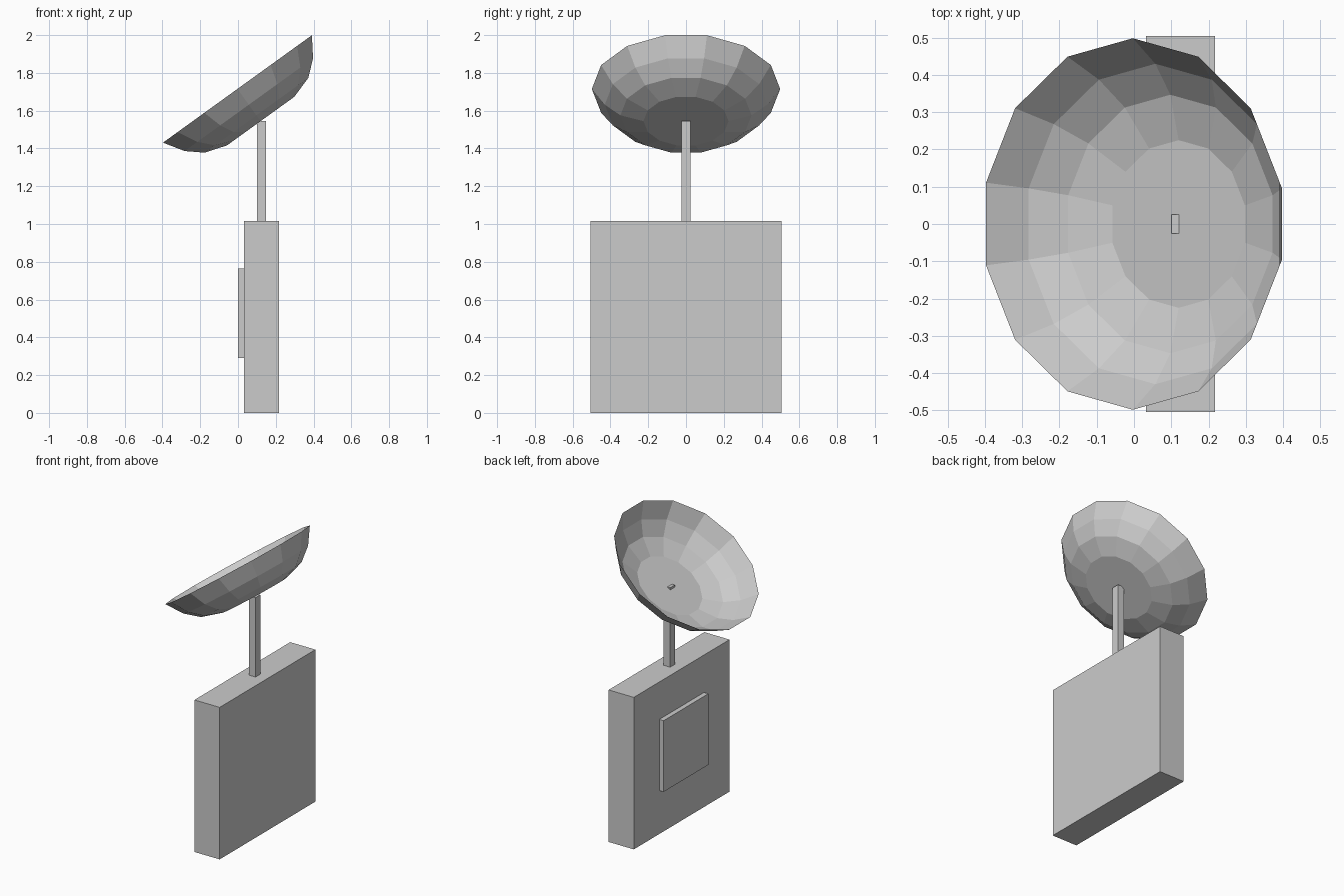
import bpy, bmesh, math
from mathutils import Matrix, Vector

if "Cube" in bpy.data.objects:
    bpy.data.objects.remove(bpy.data.objects["Cube"], do_unlink=True)

# Single plain grey
grey = bpy.data.materials.new("light_grey")
grey.use_nodes = True
colour = (0.6, 0.6, 0.6, 1)
grey.diffuse_color = colour
grey.node_tree.nodes["Principled BSDF"].inputs["Base Color"].default_value = colour


def finish(name, bm):
    mesh = bpy.data.meshes.new(name)
    bm.to_mesh(mesh)
    bm.free()
    mesh.materials.append(grey)
    obj = bpy.data.objects.new(name, mesh)
    bpy.context.collection.objects.link(obj)
    return obj


def box(name, low, high):
    low, high = Vector(low), Vector(high)
    bm = bmesh.new()
    bmesh.ops.create_cube(bm, size=1)
    bmesh.ops.scale(bm, vec=high - low, verts=bm.verts)
    bmesh.ops.translate(bm, vec=(low + high) / 2, verts=bm.verts)
    return finish(name, bm)


# Upright cabinet, its raised panel and the post that pierces the dish floor
box("cabinet", (0.032, -0.505, 0), (0.218, 0.505, 1.015))
box("raised_panel", (0, -0.236, 0.29), (0.032, 0.236, 0.765))
box("post", (0.1, -0.025, 1.015), (0.147, 0.025, 1.545))

# Open dish: flat floor, then rings stepping out to the rim (radius, depth)
rings = [(0.225, 0.21), (0.347, 0.172), (0.43, 0.103), (0.4985, 0)]
sides = 14
bm = bmesh.new()
previous = None
for radius, depth in rings:
    ring = []
    for i in range(sides):
        a = math.tau * i / sides
        ring.append(bm.verts.new((radius * math.sin(a), radius * math.cos(a), -depth)))
    if previous is None:
        bm.faces.new(ring)
    else:
        for i in range(sides):
            j = (i + 1) % sides
            bm.faces.new((previous[j], previous[i], ring[i], ring[j]))
    previous = ring
dish = finish("dish", bm)
dish.matrix_world = Matrix.Translation((-0.003, 0, 1.715)) @ Matrix.Rotation(math.radians(-35.8), 4, "Y")
